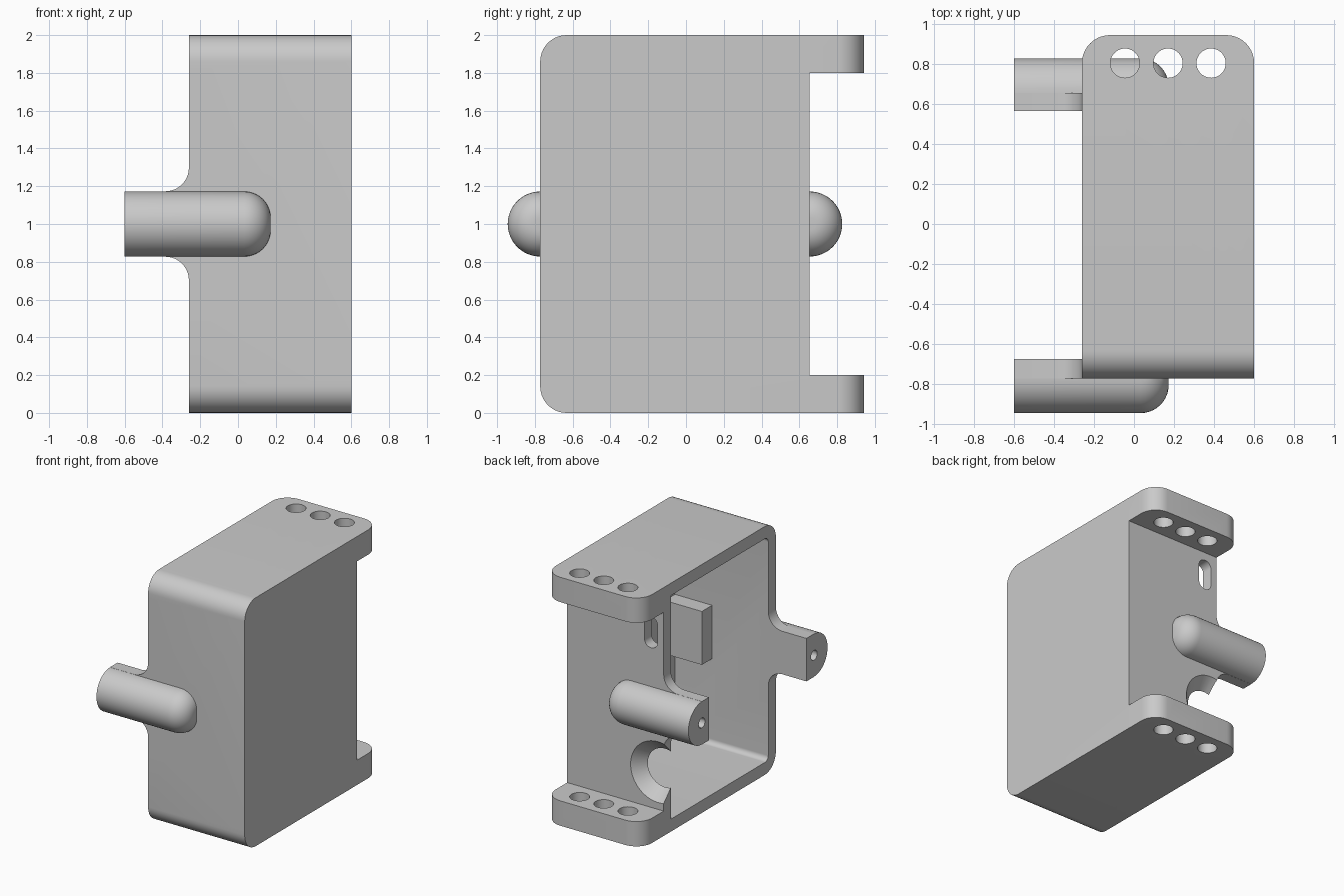
import bpy, bmesh, math
from mathutils import Vector, Matrix

cube = bpy.data.objects.get("Cube")
if cube:
    bpy.data.objects.remove(cube, do_unlink=True)

GREY = 0.59
grey = bpy.data.materials.new("plain grey")
grey.use_nodes = True
grey.diffuse_color = (GREY, GREY, GREY, 1)
grey.node_tree.nodes["Principled BSDF"].inputs["Base Color"].default_value = grey.diffuse_color


def finish(name, bm):
    bmesh.ops.recalc_face_normals(bm, faces=bm.faces)
    mesh = bpy.data.meshes.new(name)
    bm.to_mesh(mesh)
    bm.free()
    mesh.materials.append(grey)
    obj = bpy.data.objects.new(name, mesh)
    bpy.context.collection.objects.link(obj)
    return obj


def rounded(corners, steps=10):
    """Outline from (u, v) or (u, v, radius) corners."""
    out = []
    for i, c in enumerate(corners):
        p = Vector(c[:2])
        if len(c) == 2:
            out.append(p)
            continue
        d0 = (Vector(corners[i - 1][:2]) - p).normalized()
        d1 = (Vector(corners[(i + 1) % len(corners)][:2]) - p).normalized()
        r = c[2]                      # all rounded corners are right angles
        centre = p + (d0 + d1) * r
        for k in range(steps + 1):
            a = math.pi / 2 * k / steps
            out.append(centre - d1 * r * math.cos(a) - d0 * r * math.sin(a))
    return out


def circle(u, v, r, n=40):
    return [Vector((u + r * math.cos(math.tau * k / n), v + r * math.sin(math.tau * k / n)))
            for k in range(n)]


def extrude(name, outline, axis, a, b):
    place = {"x": lambda p, w: (w, p.x, p.y),
             "y": lambda p, w: (p.x, w, p.y),
             "z": lambda p, w: (p.x, p.y, w)}[axis]
    bm = bmesh.new()
    face = bm.faces.new([bm.verts.new(place(p, a)) for p in outline])
    new = bmesh.ops.extrude_face_region(bm, geom=[face])["geom"]
    shift = Vector(place(Vector((0, 0)), b - a))
    bmesh.ops.translate(bm, vec=shift, verts=[g for g in new if isinstance(g, bmesh.types.BMVert)])
    return finish(name, bm)


def combine(target, tool, operation):
    tool.hide_render = True
    mod = target.modifiers.new("cut", "BOOLEAN")
    mod.operation, mod.solver, mod.object = operation, "EXACT", tool
    bpy.context.view_layer.objects.active = target
    bpy.ops.object.modifier_apply(modifier=mod.name)
    bpy.data.objects.remove(tool, do_unlink=True)


def peg(name, y):
    """Round-nosed rod along x."""
    bm = bmesh.new()
    line = rounded([(-0.6, 0), (-0.6, 0.172), (0.173, 0.172, 0.14), (0.173, 0)])
    verts = [bm.verts.new((p.x, y, 1 + p.y)) for p in line]
    edges = [bm.edges.new(pair) for pair in zip(verts, verts[1:])]
    bmesh.ops.spin(bm, geom=verts + edges, cent=(0, y, 1), axis=(1, 0, 0),
                   angle=math.tau, steps=48)
    bmesh.ops.remove_doubles(bm, verts=bm.verts, dist=0.0005)
    return finish(name, bm)


FRONT, BACK, OPEN, CLOSED = -0.772, 0.655, -0.26, 0.6
FRONT_IN, BACK_IN, CLOSED_IN = -0.675, 0.565, 0.57
END = 0.943

# Outer shape: side profile with mounting flanges, trimmed by a rounded plan
housing = extrude("housing", rounded([
    (FRONT, 0, 0.14), (END, 0), (END, 0.2), (BACK, 0.2),
    (BACK, 1.8), (END, 1.8), (END, 2), (FRONT, 2, 0.14)]), "x", OPEN, CLOSED)
plan = extrude("plan_cutter", rounded([
    (OPEN, -1), (CLOSED, -1), (CLOSED, END, 0.14), (OPEN, END, 0.14)]), "z", -0.1, 2.1)
combine(housing, plan, "INTERSECT")

# Flange screw holes, cut before the pegs are added
for x in (-0.045, 0.17, 0.385):
    combine(housing, extrude("screw_hole", circle(x, 0.803, 0.073), "z", -0.1, 2.1), "DIFFERENCE")

# Filleted wall tabs and the pegs on them
tab = rounded([(-0.6, 0.827), (OPEN, 0.827, 0.125), (OPEN, 0.6), (-0.1, 0.6),
               (-0.1, 1.4), (OPEN, 1.4), (OPEN, 1.173, 0.125), (-0.6, 1.173)])
for y0, y1 in ((FRONT, -0.6), (0.5, BACK)):
    combine(housing, extrude("tab", tab, "y", y0, y1), "UNION")
for y in (FRONT, BACK):
    combine(housing, peg("peg", y), "UNION")

# Hollow interior, open on one side
combine(housing, extrude("cavity", rounded([
    (FRONT_IN, 0.1, 0.04), (BACK_IN, 0.1), (BACK_IN, 1.9), (FRONT_IN, 1.9, 0.04)]),
    "x", -0.9, CLOSED_IN), "DIFFERENCE")

# Pilot holes in the peg ends
for y in (FRONT, BACK):
    combine(housing, extrude("pilot", circle(y, 1, 0.04, 24), "x", -0.8, -0.25), "DIFFERENCE")

# Rounded slot in the back wall
slot = rounded([(-0.205, 1.485, 0.055), (-0.09, 1.485, 0.055),
                (-0.09, 1.735, 0.055), (-0.205, 1.735, 0.055)])
combine(housing, extrude("slot", slot, "y", 0.5, 0.75), "DIFFERENCE")

# Tapered cable notch in the back wall
bm = bmesh.new()
bmesh.ops.create_cone(bm, cap_ends=True, segments=48, radius1=0.27, radius2=0.13, depth=0.14,
                      matrix=Matrix.Translation((-0.21, 0.61, 0.5))
                      @ Matrix.Rotation(math.pi / 2, 4, "X"))
combine(housing, finish("notch", bm), "DIFFERENCE")

# Raised pad on the inside of the front wall
pad = extrude("inner_pad", rounded([
    (FRONT_IN - 0.01, 0.785), (-0.545, 0.785), (-0.545, 1.215), (FRONT_IN - 0.01, 1.215)]),
    "x", 0.24, CLOSED_IN + 0.01)

for obj in (housing, pad):
    bpy.ops.object.select_all(action="DESELECT")
    obj.select_set(True)
    bpy.context.view_layer.objects.active = obj
    bpy.ops.object.shade_smooth_by_angle(angle=math.radians(30))
